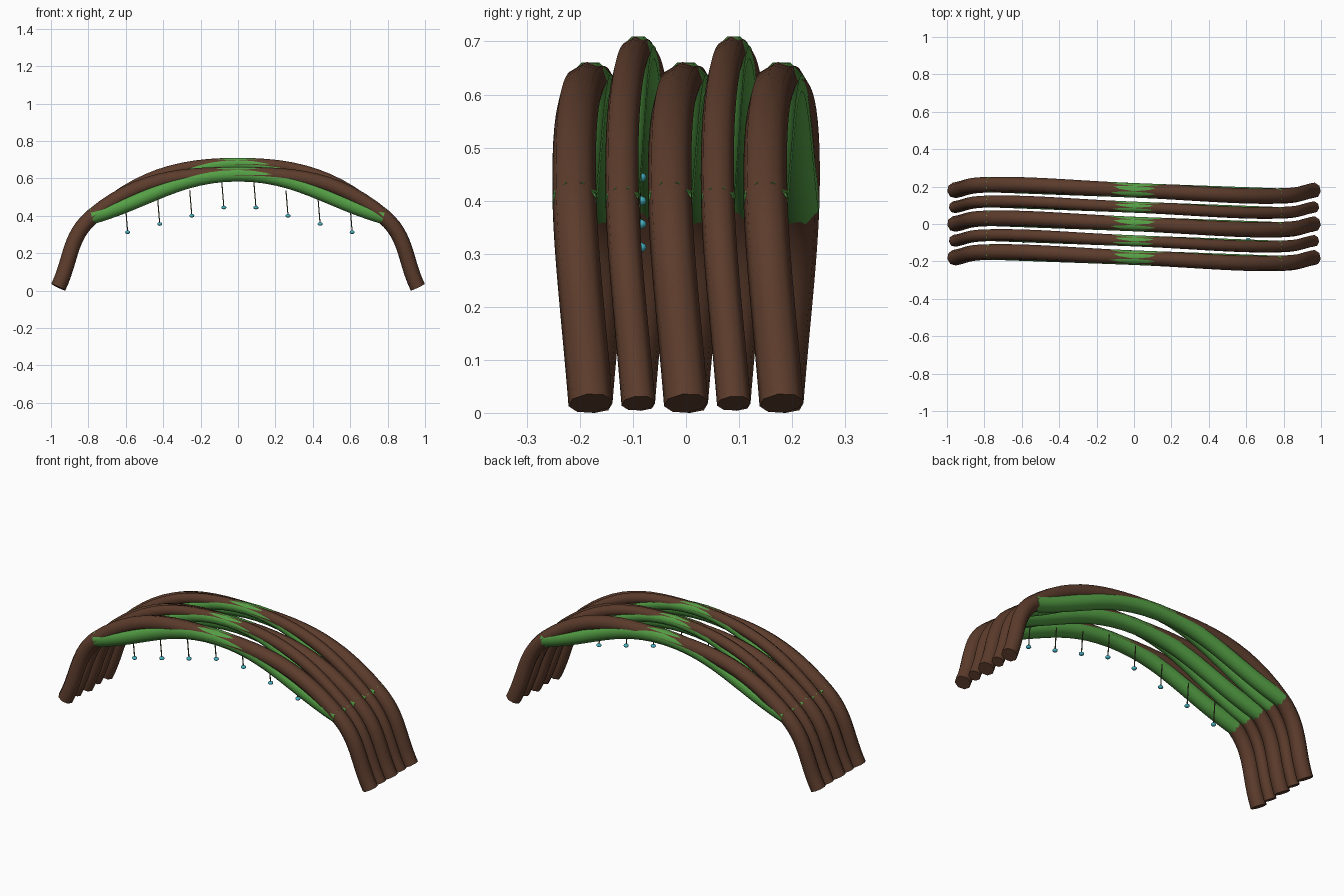
import bpy
from math import radians
from mathutils import Vector

cube = bpy.data.objects.get("Cube")
if cube:
    bpy.data.objects.remove(cube, do_unlink=True)


def make_material(name, rgb):
    mat = bpy.data.materials.new(name)
    mat.use_nodes = True
    mat.diffuse_color = (*rgb, 1)
    mat.node_tree.nodes["Principled BSDF"].inputs["Base Color"].default_value = (*rgb, 1)
    return mat


bark = make_material("bark_brown", (0.107, 0.045, 0.025))
moss = make_material("moss_green", (0.09, 0.35, 0.06))
vine = make_material("vine_olive", (0.08, 0.095, 0.04))
dew = make_material("dew_teal", (0.07, 0.48, 0.58))


def finish(obj, mat):
    obj.data.materials.clear()
    obj.data.materials.append(mat)
    bpy.ops.object.select_all(action="DESELECT")
    obj.select_set(True)
    bpy.context.view_layer.objects.active = obj
    if obj.type == "CURVE":
        bpy.ops.object.convert(target="MESH")
    bpy.ops.object.shade_smooth_by_angle(angle=radians(65))


def tube(name, points, radius, mat, scales, tilt=0, sides_res=2):
    """Round tube swept along a smooth path."""
    curve = bpy.data.curves.new(name, "CURVE")
    curve.dimensions = "3D"
    curve.bevel_depth = radius
    curve.bevel_resolution = sides_res
    curve.resolution_u = 12
    curve.use_fill_caps = True
    spline = curve.splines.new("BEZIER")
    spline.bezier_points.add(len(points) - 1)
    for bp, co, scale in zip(spline.bezier_points, points, scales):
        bp.co = co
        bp.handle_left_type = bp.handle_right_type = "AUTO"
        bp.radius = scale
        bp.tilt = radians(tilt)
    obj = bpy.data.objects.new(name, curve)
    bpy.context.collection.objects.link(obj)
    finish(obj, mat)


# Five arched roots, each with a flatter moss layer hanging under it
for i in range(5):
    y = (i - 2) * 0.09
    thick = i % 2 == 0
    radius = 0.042 if thick else 0.032
    apex = 0.622 if thick else 0.68
    bend = 0.03
    knee_left = Vector((-0.78, y + bend, 0.395))
    knee_right = Vector((0.78, y - bend, 0.395))
    top = Vector((0, y, apex))
    tube(f"root_{i + 1}",
         [(-0.961, y, 0.018), knee_left, top, knee_right, (0.961, y, 0.018)],
         radius, bark, (1, 1, 0.94, 1, 1))
    tube(f"moss_{i + 1}", [knee_left, top, knee_right],
         radius, moss, (1.04, 1, 1.04), tilt=22.5)

# Hanging vines tipped with dew drops
for i in range(8):
    x = -0.59 + i * 0.1715
    step = min(i, 7 - i)
    z = 0.312 + step * 0.044
    y = -0.088
    tube(f"vine_{i + 1}", [(x - 0.011, y - 0.002, z + 0.135), (x, y, z)],
         0.003, vine, (1, 1), sides_res=1)
    bpy.ops.mesh.primitive_uv_sphere_add(segments=12, ring_count=8, radius=0.0135,
                                         location=(x, y, z))
    drop = bpy.context.object
    drop.name = f"dew_drop_{i + 1}"
    drop.scale.z = 0.7
    finish(drop, dew)
